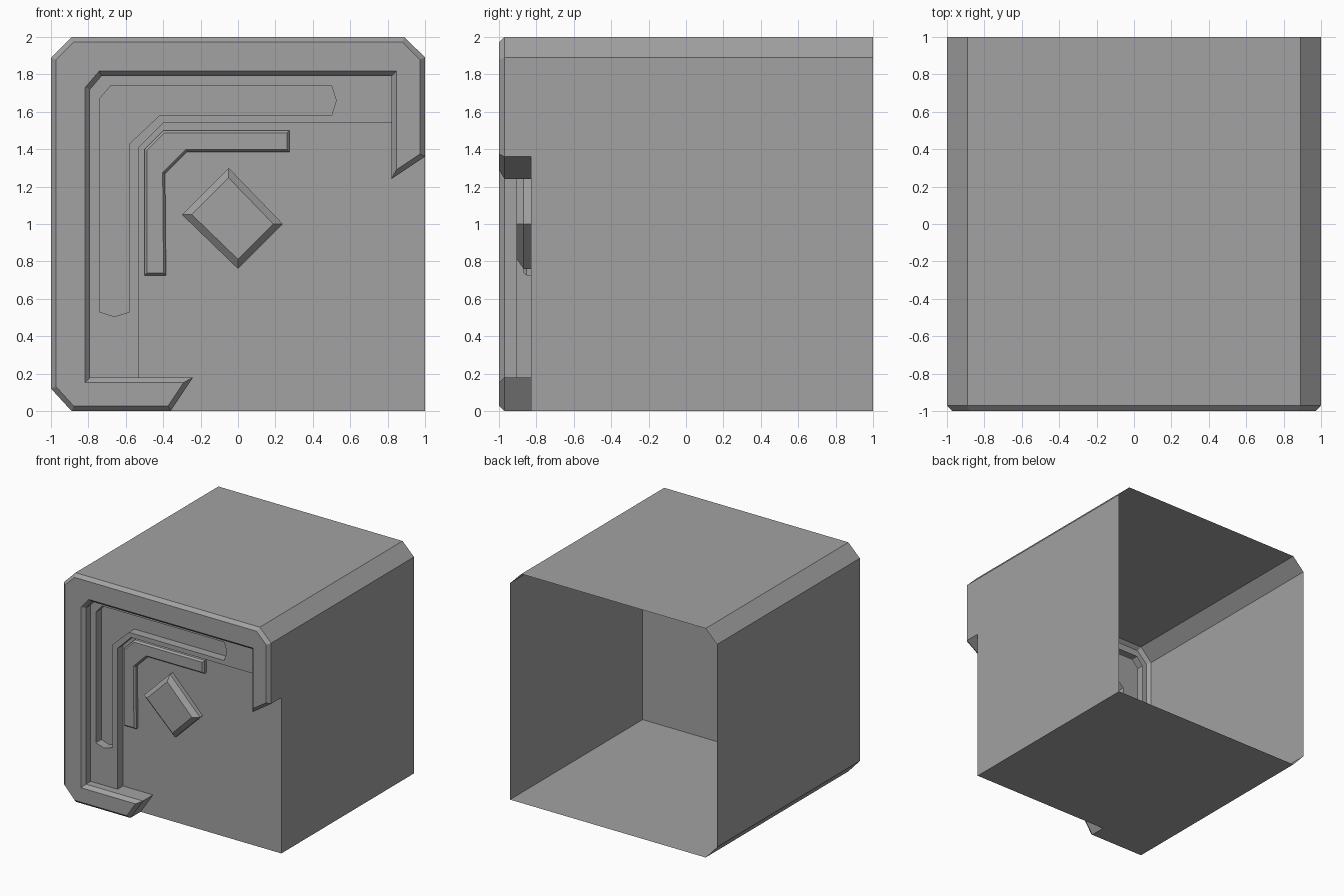
import bpy
import bmesh
from mathutils import Vector

cube = bpy.data.objects.get("Cube")
if cube:
    bpy.data.objects.remove(cube, do_unlink=True)

# Single flat colour
grey = bpy.data.materials.new("plain_grey")
grey.use_nodes = True
COLOUR = (0.36, 0.36, 0.36, 1.0)
grey.diffuse_color = COLOUR
shader = next(n for n in grey.node_tree.nodes if n.type == 'BSDF_PRINCIPLED')
shader.inputs["Base Color"].default_value = COLOUR
shader.inputs["Roughness"].default_value = 0.8

# Depth levels, back to front
BACK, PANEL, STEP, SHOULDER, FRONT = 1.0, -0.83, -0.905, -0.97, -1.0


def outline(points):
    """Counter-clockwise outline, seen from the front."""
    pts = [Vector(p) for p in points]
    area = sum(a.cross(b) for a, b in zip(pts, pts[1:] + pts[:1]))
    return pts if area > 0 else pts[::-1]


def inset(loop, amount):
    """Mitred inward offset of an outline."""
    result = []
    for i, p in enumerate(loop):
        d1 = (p - loop[i - 1]).normalized()
        d2 = (loop[(i + 1) % len(loop)] - p).normalized()
        n1, n2 = Vector((-d1.y, d1.x)), Vector((-d2.y, d2.x))
        result.append(p + (n1 + n2) * (amount / (1 + n1.dot(n2))))
    return result


def wall(bm, loop_a, y_a, loop_b, y_b, closed=True):
    """Strip of quads between two matching outlines."""
    a = [bm.verts.new((p.x, y_a, p.y)) for p in loop_a]
    b = [bm.verts.new((p.x, y_b, p.y)) for p in loop_b]
    count = len(a)
    for i in range(count if closed else count - 1):
        j = (i + 1) % count
        bm.faces.new((a[i], a[j], b[j], b[i]))


def sheet(bm, y, *loops):
    """Flat front-facing sheet; later outlines are holes."""
    edges = []
    for loop in loops:
        vs = [bm.verts.new((p.x, y, p.y)) for p in loop]
        edges += [bm.edges.new((v, vs[i - 1])) for i, v in enumerate(vs)]
    filled = bmesh.ops.triangle_fill(bm, use_beauty=True, edges=edges,
                                     normal=(0, -1, 0))
    for item in filled["geom"]:
        if isinstance(item, bmesh.types.BMFace):
            item.normal_update()
            if item.normal.y > 0:
                item.normal_flip()


def finish(name, bm):
    bmesh.ops.remove_doubles(bm, verts=bm.verts, dist=0.0005)
    mesh = bpy.data.meshes.new(name)
    bm.to_mesh(mesh)
    bm.free()
    mesh.materials.append(grey)
    bpy.context.collection.objects.link(bpy.data.objects.new(name, mesh))


def raised(name, loop, shoulder, top, bevel):
    """Bevelled relief standing on the panel."""
    bm = bmesh.new()
    cap = inset(loop, bevel)
    wall(bm, loop, PANEL, loop, shoulder)
    wall(bm, loop, shoulder, cap, top)
    sheet(bm, top, cap)
    finish(name, bm)


# Outlines as (x, z)
body = outline([(-0.89, 0), (1, 0), (1, 1.89), (0.89, 2),
                (-0.89, 2), (-1, 1.89), (-1, 0.12)])
frame = outline([(-0.36, 0), (-0.24, 0.18), (-0.79, 0.18), (-0.79, 1.72),
                 (-0.73, 1.79), (0.82, 1.79), (0.82, 1.24), (1, 1.36),
                 (1, 1.89), (0.89, 2), (-0.89, 2), (-1, 1.89),
                 (-1, 0.12), (-0.89, 0)])
step_edge = [Vector(p) for p in
             [(0.82, 1.54), (-0.4, 1.54), (-0.53, 1.41), (-0.53, 0.18)]]
step = outline(step_edge + [(-0.79, 0.18), (-0.79, 1.72),
                            (-0.73, 1.79), (0.82, 1.79)])
panel = outline(step_edge + [(-0.24, 0.18), (-0.36, 0), (1, 0),
                             (1, 1.36), (0.82, 1.24)])
groove = outline([(-0.74, 0.53), (-0.66, 0.505), (-0.58, 0.53), (-0.58, 1.43),
                  (-0.42, 1.58), (0.5, 1.58), (0.525, 1.66), (0.5, 1.74),
                  (-0.68, 1.74), (-0.74, 1.67)])
chevron = outline([(-0.5, 0.725), (-0.385, 0.725), (-0.39, 1.27),
                   (-0.275, 1.385), (0.275, 1.385), (0.275, 1.5),
                   (-0.4, 1.5), (-0.5, 1.4)])
diamond = outline([(-0.05, 1.3), (-0.3, 1.05), (0, 0.76), (0.24, 1.0)])

# Open-backed shell
bm = bmesh.new()
wall(bm, body, BACK, body, PANEL)
finish("shell", bm)

# Bevelled frame wrapping three sides of the front
raised("front_frame", frame, SHOULDER, FRONT, 0.027)

# Stepped ledge with a sunken L-shaped groove
bm = bmesh.new()
sheet(bm, STEP, step, groove)
wall(bm, step_edge[::-1], PANEL, step_edge[::-1], STEP, closed=False)
wall(bm, groove, STEP, groove, PANEL)
sheet(bm, PANEL, groove)
finish("stepped_ledge", bm)

# Recessed panel with its two reliefs
bm = bmesh.new()
sheet(bm, PANEL, panel, chevron, diamond)
finish("recessed_panel", bm)
raised("chevron_relief", chevron, -0.852, -0.868, 0.013)
raised("diamond_relief", diamond, -0.868, STEP, 0.037)
